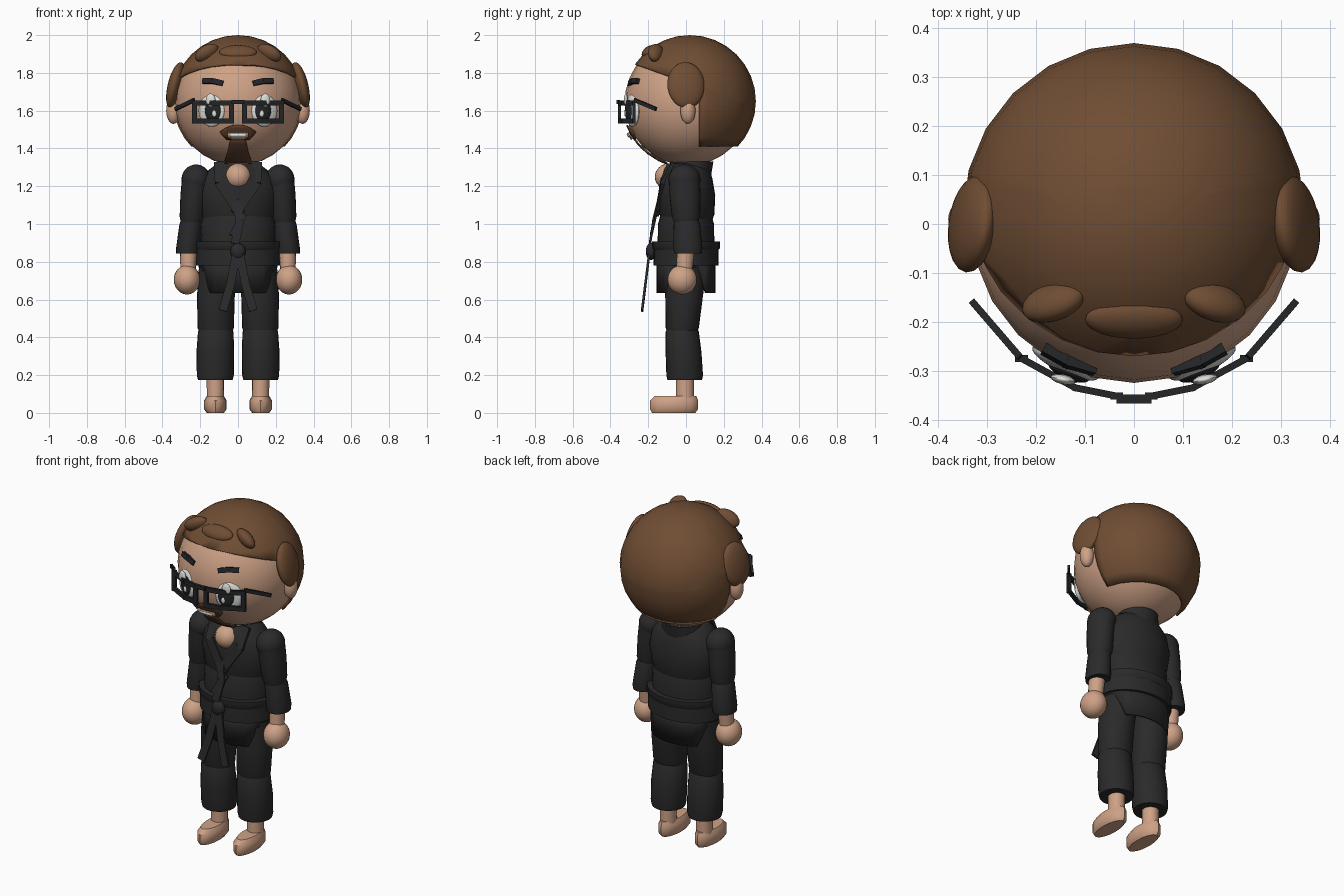
import bpy, bmesh, math
from mathutils import Matrix, Vector

cube = bpy.data.objects.get("Cube")
if cube:
    bpy.data.objects.remove(cube, do_unlink=True)


def material(name, r, g, b):
    m = bpy.data.materials.new(name)
    m.use_nodes = True
    m.diffuse_color = (r, g, b, 1)
    m.node_tree.nodes["Principled BSDF"].inputs["Base Color"].default_value = (r, g, b, 1)
    return m


SKIN = material("skin", .62, .36, .24)
HAIR = material("brown_hair", .16, .075, .034)
BEARD = material("dark_brown_beard", .11, .05, .022)
CLOTH = material("black_cloth", .023, .023, .024)
FRAME = material("black_frame", .016, .018, .02)
WHITE = material("white", .75, .75, .72)
HEAD = Vector((0, .01, 1.645))
SIDES = ((1, "left"), (-1, "right"))


def finish(bm, name, mat, angle=40):
    bmesh.ops.recalc_face_normals(bm, faces=bm.faces)
    mesh = bpy.data.meshes.new(name)
    bm.to_mesh(mesh)
    bm.free()
    ob = bpy.data.objects.new(name, mesh)
    bpy.context.collection.objects.link(ob)
    mesh.materials.append(mat)
    bpy.ops.object.select_all(action='DESELECT')
    ob.select_set(True)
    bpy.context.view_layer.objects.active = ob
    bpy.ops.object.shade_smooth_by_angle(angle=math.radians(angle))
    return ob


def ball(name, mat, loc, size, rot=(0, 0, 0), seg=24):
    bm = bmesh.new()
    bmesh.ops.create_uvsphere(bm, u_segments=seg, v_segments=seg * 2 // 3, radius=1)
    turn = Matrix.Identity(4)
    for axis, a in zip("XYZ", rot):
        turn = Matrix.Rotation(math.radians(a), 4, axis) @ turn
    bm.transform(Matrix.Translation(loc) @ turn @ Matrix.Diagonal((*size, 1)))
    return finish(bm, name, mat)


def loft(name, mat, sections, seg=24):
    """Capped tube through ellipses given as (z, x, y, radius x, radius y)."""
    bm = bmesh.new()
    rings = []
    for z, x, y, rx, ry in sections:
        angles = [2 * math.pi * i / seg for i in range(seg)]
        rings.append([bm.verts.new((x + rx * math.cos(a), y + ry * math.sin(a), z)) for a in angles])
    for low, high in zip(rings, rings[1:]):
        for i in range(seg):
            j = (i + 1) % seg
            bm.faces.new((low[i], low[j], high[j], high[i]))
    bm.faces.new(rings[0])
    bm.faces.new(rings[-1])
    return finish(bm, name, mat)


def beam(name, mat, points, width, depth, up=(0, -1, 0)):
    """Chain of flat bars; depth runs along the up direction."""
    bm = bmesh.new()
    for a, b in zip(points, points[1:]):
        a, b = Vector(a), Vector(b)
        d = (b - a).normalized()
        side = d.cross(Vector(up)).normalized()
        rot = Matrix((side, side.cross(d), d)).transposed().to_4x4()
        size = Matrix.Diagonal((width, depth, (b - a).length + depth * .6, 1))
        bmesh.ops.create_cube(bm, size=1, matrix=Matrix.Translation((a + b) / 2) @ rot @ size)
    return finish(bm, name, mat)


def face_patch(name, mat, rows, lift=.006, cols=8):
    """Thin patch hugging the head, from rows of (z, half width)."""
    bm = bmesh.new()
    grid = []
    for z, w in rows:
        line = []
        for i in range(cols + 1):
            x = w * (2 * i / cols - 1)
            r = HEAD_R + lift
            y = HEAD.y - math.sqrt(r * r - x * x - (z - HEAD.z) ** 2)
            line.append(bm.verts.new((x, y, z)))
        grid.append(line)
    for a, b in zip(grid, grid[1:]):
        for i in range(cols):
            bm.faces.new((a[i], a[i + 1], b[i + 1], b[i]))
    ob = finish(bm, name, mat)
    ob.modifiers.new("thickness", 'SOLIDIFY').thickness = .008
    return ob


# Head and hair cap trimmed along the hairline, sideburns and nape
HEAD_R = .335
ball("head", SKIN, HEAD, (HEAD_R,) * 3)
bm = bmesh.new()
bmesh.ops.create_uvsphere(bm, u_segments=24, v_segments=16, radius=.35,
                          matrix=Matrix.Translation((0, .02, 1.65)))
nape, burn, brow_line = 1.41, .07, Vector((0, -.27, 1.845))
tilt = Vector((0, .34, 1))
for co, no in (((0, 0, nape), (0, 0, 1)), ((0, burn, 0), (0, 1, 0)), (brow_line, tilt)):
    bmesh.ops.bisect_plane(bm, geom=bm.verts[:] + bm.edges[:] + bm.faces[:], plane_co=co, plane_no=no)
bare = []
for f in bm.faces:
    c = f.calc_center_median()
    if c.z < nape or (c.y < burn and (c - brow_line).dot(tilt) < 0):
        bare.append(f)
bmesh.ops.delete(bm, geom=bare, context='FACES')
cap = finish(bm, "hair_cap", HAIR)
cap.modifiers.new("thickness", 'SOLIDIFY').thickness = .012
ball("hair_tuft_middle", HAIR, (0, -.195, 1.91), (.1, .045, .03), (40, 0, 0))

# Paired details of the head
for s, side in SIDES:
    ball(f"{side}_hair_tuft", HAIR, (s * .165, -.16, 1.905), (.07, .035, .045), (35, s * 25, s * -15))
    ball(f"{side}_side_hair", HAIR, (s * .33, 0, 1.735), (.04, .1, .125), (0, s * -14, s * 8))
    ball(f"{side}_ear", SKIN, (s * .342, .01, 1.6), (.038, .04, .07))
    ball(f"{side}_eye", WHITE, (s * .14, -.283, 1.6), (.075, .022, .085), (0, 0, s * 25))
    ball(f"{side}_pupil", FRAME, (s * .133, -.302, 1.6), (.045, .016, .058), (0, 0, s * 22))
    ball(f"{side}_eye_glint", WHITE, (s * .145, -.318, 1.655), (.026, .01, .036), (0, 0, s * 12), 12)
    ball(f"{side}_small_glint", WHITE, (s * .125, -.32, 1.585), (.012, .006, .018), seg=12)
    beam(f"{side}_eyebrow", FRAME,
         [(s * .085, -.297, 1.745), (s * .135, -.283, 1.757), (s * .18, -.258, 1.757)],
         .028, .02, (s * .4, -.9, .3))
    # Glasses
    front = [(.035, -.352), (.12, -.335), (.23, -.275)]
    for z, part in ((1.64, "top"), (1.545, "bottom")):
        beam(f"{side}_{part}_rim", FRAME, [(s * x, y, z) for x, y in front], .026, .014)
    for (x, y), part in ((front[0], "inner"), (front[2], "outer")):
        beam(f"{side}_{part}_rim", FRAME, [(s * x, y, 1.535), (s * x, y, 1.65)], .026, .014)
    beam(f"{side}_temple", FRAME, [(s * .235, -.27, 1.655), (s * .328, -.162, 1.61)], .02, .014, (s, -.8, 0))
beam("glasses_bridge", FRAME, [(-.03, -.358, 1.645), (.03, -.358, 1.645)], .022, .018)

# Beard and mouth
face_patch("moustache", BEARD, [(1.525, .025), (1.51, .065), (1.49, .095), (1.47, .08), (1.45, .06)])
face_patch("goatee", BEARD, [(1.46, .035), (1.43, .045), (1.38, .055), (1.34, .07), (1.325, .05)])
face_patch("lips", SKIN, [(1.485, .055), (1.465, .055), (1.45, .03)], .018)
face_patch("teeth", WHITE, [(1.478, .045), (1.463, .04)], .024)

# Jacket body, collar and chest
loft("jacket_lower", CLOTH, [(.8, 0, 0, .2, .15), (.92, 0, 0, .195, .15), (1.0, 0, 0, .2, .148),
                             (1.05, 0, 0, .185, .135)])
loft("jacket_upper", CLOTH, [(1.01, 0, .005, .18, .13), (1.05, 0, .005, .2, .145), (1.15, 0, .005, .215, .15),
                             (1.24, 0, 0, .2, .14), (1.29, 0, 0, .15, .125), (1.32, 0, 0, .11, .1)])
loft("collar", CLOTH, [(1.24, 0, .02, .13, .11), (1.33, 0, .03, .11, .115)])
ball("neck_opening", SKIN, (0, -.09, 1.25), (.072, .075, .07))
for s, side in SIDES:
    beam(f"{side}_lapel", CLOTH, [(s * .1, -.07, 1.32), (s * .095, -.125, 1.22), (s * -.01, -.152, 1.06)],
         .055, .02)
beam("jacket_tie", CLOTH, [(-.01, -.15, 1.11), (.01, -.172, 1.02), (-.015, -.19, .9)], .045, .012)
beam("jacket_tie_end", CLOTH, [(.03, -.16, 1.05), (-.03, -.185, .94)], .035, .012)

# Belt with knot and hanging ends
loft("belt_lower", CLOTH, [(.78, 0, 0, .222, .172), (.87, 0, 0, .222, .172)])
loft("belt_upper", CLOTH, [(.86, 0, 0, .218, .17), (.872, 0, 0, .228, .18), (.908, 0, 0, .228, .18)])
ball("belt_knot", CLOTH, (0, -.185, .855), (.04, .028, .045))
for s, side in SIDES:
    beam(f"{side}_belt_end", CLOTH, [(s * .01, -.195, .84), (s * .04, -.215, .68), (s * .08, -.232, .545)],
         .045, .012)

# Jacket skirt: long in front and behind, notched at the sides
bm = bmesh.new()
ring = []
for i in range(48):
    a = 2 * math.pi * i / 48
    x, y = .21 * math.cos(a), .155 * math.sin(a)
    hem = .635 + max(0, min(1, (abs(x) - .15) / .045)) * .135
    ring.append((bm.verts.new((x, y, hem)), bm.verts.new((x, y, .86))))
for (a, b), (c, d) in zip(ring, ring[1:] + ring[:1]):
    bm.faces.new((a, c, d, b))
skirt = finish(bm, "jacket_skirt", CLOTH)
skirt.modifiers.new("thickness", 'SOLIDIFY').thickness = .012

# Arms and legs
for s, side in SIDES:
    ball(f"{side}_shoulder", CLOTH, (s * .222, -.008, 1.235), (.077, .085, .08))
    loft(f"{side}_upper_sleeve", CLOTH, [(1.01, s * .245, 0, .058, .065), (1.04, s * .243, 0, .066, .075),
                                         (1.15, s * .235, -.005, .07, .082), (1.24, s * .225, -.008, .072, .082)])
    loft(f"{side}_lower_sleeve", CLOTH, [(.845, s * .265, .01, .062, .073), (.87, s * .264, .01, .064, .077),
                                         (1.0, s * .25, .005, .06, .07), (1.035, s * .245, 0, .05, .06)])
    loft(f"{side}_wrist", SKIN, [(.74, s * .265, -.01, .04, .042), (.87, s * .262, 0, .045, .047)], 16)
    ball(f"{side}_hand", SKIN, (s * .27, -.02, .705), (.07, .078, .078))
    loft(f"{side}_trouser_upper", CLOTH, [(.42, s * .118, -.02, .085, .075), (.45, s * .118, -.02, .096, .088),
                                          (.62, s * .117, -.01, .1, .1), (.8, s * .105, 0, .1, .115)])
    loft(f"{side}_trouser_lower", CLOTH, [(.175, s * .12, -.007, .092, .092), (.2, s * .12, -.007, .098, .097),
                                          (.32, s * .12, -.013, .1, .095), (.43, s * .118, -.02, .094, .088),
                                          (.455, s * .118, -.02, .08, .074)])
    loft(f"{side}_ankle", SKIN, [(.06, s * .12, -.005, .045, .048), (.22, s * .12, -.005, .046, .048)], 16)
    # Foot with wide middle, narrower sole and top, rounded toe
    loft(f"{side}_foot", SKIN, [(0, s * .12, -.065, .045, .115), (.02, s * .12, -.063, .06, .127),
                                (.065, s * .12, -.063, .06, .127), (.09, s * .12, -.055, .045, .11)], 16)
